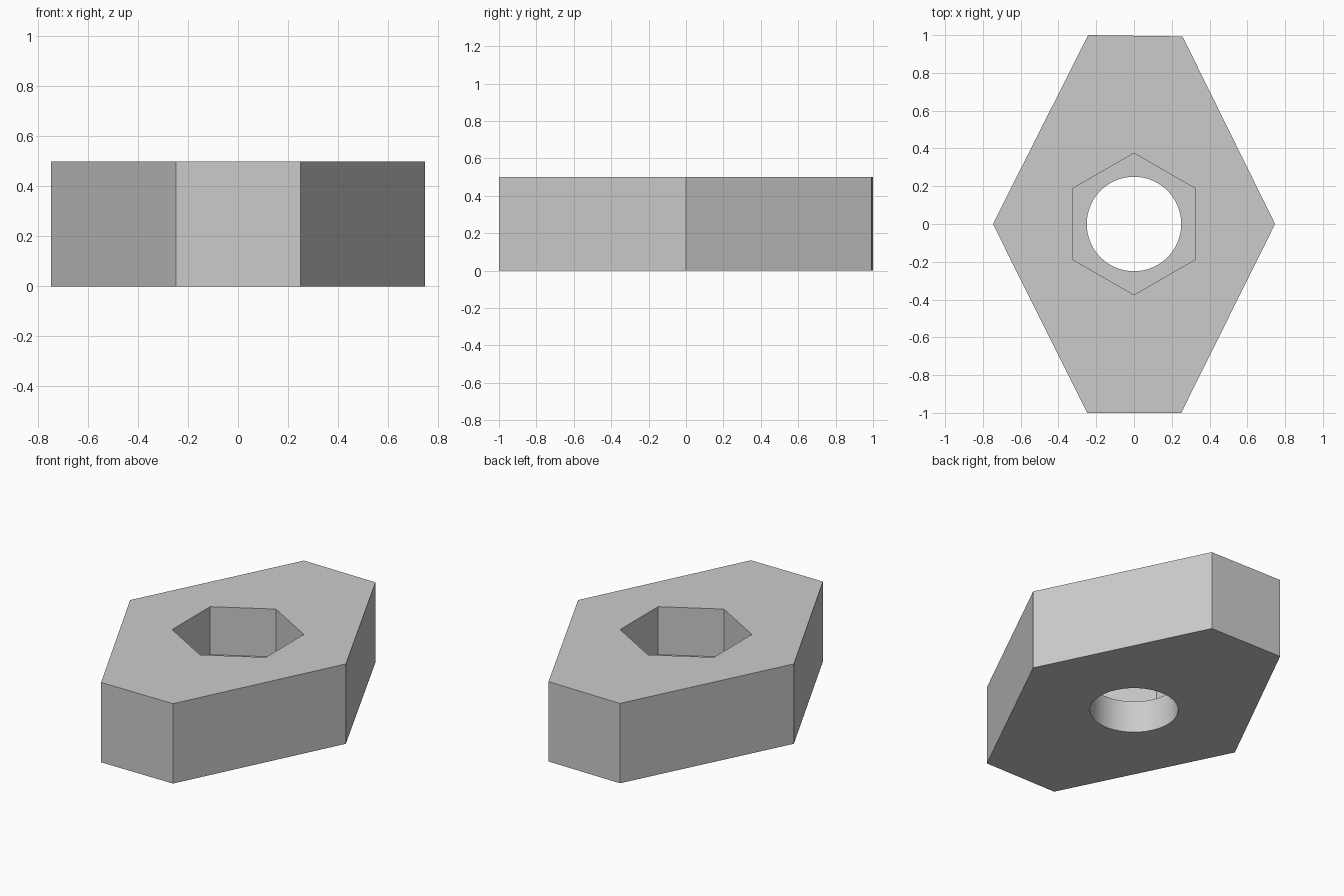
import bpy
import bmesh
from math import sin, cos, pi, radians

cube = bpy.data.objects.get("Cube")
if cube:
    bpy.data.objects.remove(cube, do_unlink=True)

# Plain grey
grey = bpy.data.materials.new("plain grey")
grey.use_nodes = True
colour = (0.6, 0.6, 0.6, 1)
grey.diffuse_color = colour
grey.node_tree.nodes["Principled BSDF"].inputs["Base Color"].default_value = colour


def prism(name, outline, bottom, top):
    """Extrude a counter-clockwise outline between two heights."""
    bm = bmesh.new()
    low = [bm.verts.new((x, y, bottom)) for x, y in outline]
    high = [bm.verts.new((x, y, top)) for x, y in outline]
    bm.faces.new(low[::-1])
    bm.faces.new(high)
    for i in range(len(low)):
        j = (i + 1) % len(low)
        bm.faces.new((low[i], low[j], high[j], high[i]))
    mesh = bpy.data.meshes.new(name)
    bm.to_mesh(mesh)
    bm.free()
    mesh.materials.append(grey)
    obj = bpy.data.objects.new(name, mesh)
    bpy.context.collection.objects.link(obj)
    return obj


def ring(radius, sides):
    """Regular polygon with one corner on +y."""
    angles = [pi / 2 + 2 * pi * i / sides for i in range(sides)]
    return [(radius * cos(a), radius * sin(a)) for a in angles]


# Six-sided body
body = prism("nut_body", [(-0.248, -1), (0.25, -1), (0.747, 0),
                          (0.257, 0.993), (-0.243, 1), (-0.747, 0)], 0, 0.5)

# Hexagonal pocket in the top, then the round hole through its floor
cutters = [prism("pocket_cutter", ring(0.375, 6), 0.2, 0.6),
           prism("hole_cutter", ring(0.25, 64), -0.1, 0.4)]

bpy.ops.object.select_all(action="DESELECT")
body.select_set(True)
bpy.context.view_layer.objects.active = body
for cutter in cutters:
    cutter.hide_render = True
    cut = body.modifiers.new(cutter.name, "BOOLEAN")
    cut.operation = "DIFFERENCE"
    cut.solver = "EXACT"
    cut.object = cutter
    bpy.ops.object.modifier_apply(modifier=cut.name)
    bpy.data.objects.remove(cutter, do_unlink=True)

# Smooth hole wall, sharp edges elsewhere
bpy.ops.object.shade_smooth_by_angle(angle=radians(30))
